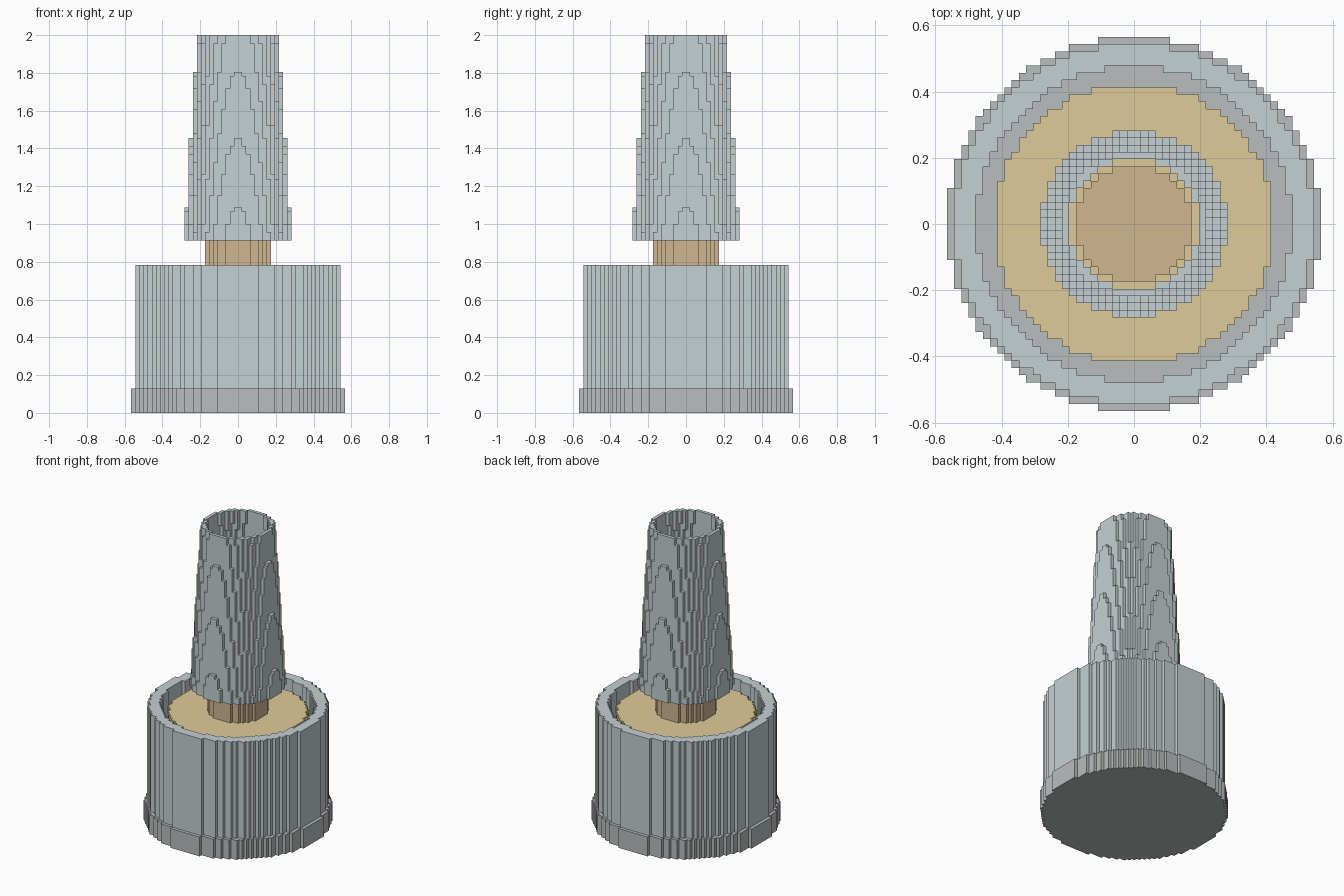
import bpy, math

if "Cube" in bpy.data.objects:
    bpy.data.objects.remove(bpy.data.objects["Cube"])

H = 2 / 92          # size of one block; all part sizes below are in blocks


def material(name, rgb):
    m = bpy.data.materials.new(name)
    m.diffuse_color = (*rgb, 1)
    m.use_nodes = True
    m.node_tree.nodes["Principled BSDF"].inputs["Base Color"].default_value = m.diffuse_color
    return m


def ring_cells(outer, inner=0):
    """Grid cells whose centre lies between two radii."""
    n = math.ceil(outer) + 1
    return {(i, j) for i in range(-n, n) for j in range(-n, n)
            if inner <= math.hypot(i + .5, j + .5) <= outer}


def block_part(name, layers, mat=None):
    """Stepped solid from stacked layers (z0, z1, cells): only outside faces are made."""
    verts, faces = {}, []

    def quad(*pts):
        faces.append([verts.setdefault(p, len(verts)) for p in pts])

    for k, (a, b, cells) in enumerate(layers):
        below = layers[k - 1][2] if k else set()
        above = layers[k + 1][2] if k + 1 < len(layers) else set()
        for i, j in cells:
            x, y, X, Y = i, j, i + 1, j + 1
            if (i, j) not in above:
                quad((x, y, b), (X, y, b), (X, Y, b), (x, Y, b))
            if (i, j) not in below:
                quad((x, y, a), (x, Y, a), (X, Y, a), (X, y, a))
            if (i + 1, j) not in cells:
                quad((X, y, a), (X, Y, a), (X, Y, b), (X, y, b))
            if (i - 1, j) not in cells:
                quad((x, Y, a), (x, y, a), (x, y, b), (x, Y, b))
            if (i, j + 1) not in cells:
                quad((X, Y, a), (x, Y, a), (x, Y, b), (X, Y, b))
            if (i, j - 1) not in cells:
                quad((x, y, a), (X, y, a), (X, y, b), (x, y, b))
    me = bpy.data.meshes.new(name)
    me.from_pydata([(x * H, y * H, z * H) for x, y, z in verts], [], faces)
    me.update()
    ob = bpy.data.objects.new(name, me)
    bpy.context.collection.objects.link(ob)
    if mat:
        me.materials.append(mat)
    return ob


steel = material("steel", (0.56, 0.63, 0.65))
dark = material("dark_grey", (0.49, 0.51, 0.52))
gold = material("gold", (0.74, 0.60, 0.32))
brown = material("brown", (0.63, 0.47, 0.28))

# base plate, outer wall, inner filling and central post
block_part("base_plate", [(0, 6, ring_cells(26))], dark)
block_part("outer_wall", [(6, 36, ring_cells(25, 21.87))], steel)
block_part("inner_filling", [(6, 34, ring_cells(19.5))], gold)
block_part("central_post", [(34, 42, ring_cells(8))], brown)

# tapered hollow tube, one block layer at a time
tube = []
for z in range(42, 92):
    r = 13 - 3 * (z + .5 - 42) / 50
    tube.append((z, z + 1, ring_cells(r, r - 1.05)))
block_part("tapered_tube", tube, steel)
